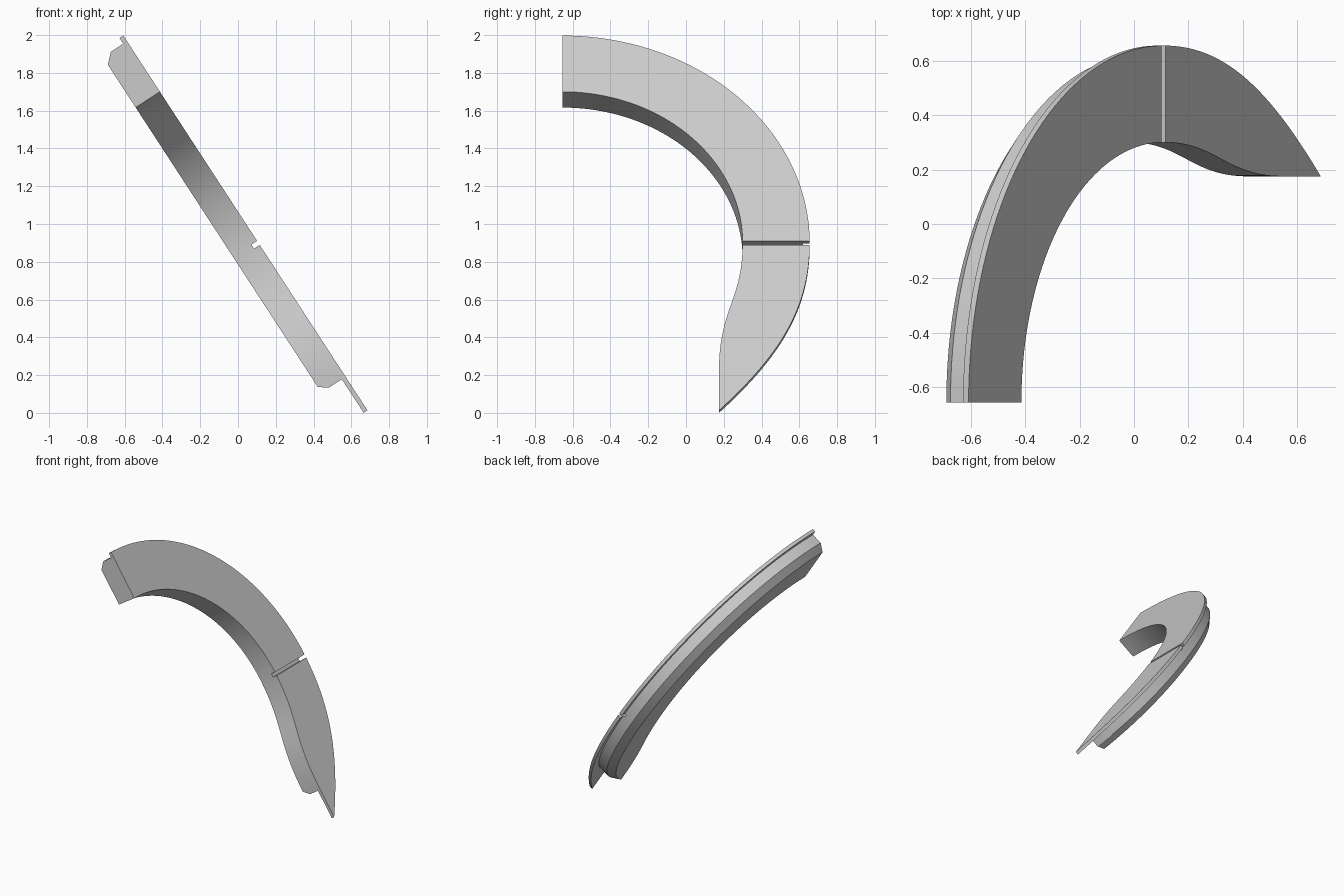
import bpy, bmesh, math
from mathutils import Matrix, Vector

if "Cube" in bpy.data.objects:
    bpy.data.objects.remove(bpy.data.objects["Cube"], do_unlink=True)

STEPS = 40
ARC_CENTRE = -0.655
FLANGE, SHOULDER, DEPTH = -0.024, -0.103, -0.153

grey = bpy.data.materials.new("light_grey")
grey.use_nodes = True
grey.diffuse_color = (0.6, 0.6, 0.6, 1)
grey.node_tree.nodes["Principled BSDF"].inputs["Base Color"].default_value = (0.6, 0.6, 0.6, 1)

# Tilted frame: s runs down the slope, v is world y, w is the face normal
tilt = Vector((0.546, 0, -0.838)).normalized()
normal = Vector((-tilt.z, 0, tilt.x))
side = Vector((0, 1, 0))
frame = Matrix((tilt, side, normal)).transposed().to_4x4()
frame.translation = (0.108, 0, 0.9)


def bezier(points, t):
    a, b, c, d = (Vector(p) for p in points)
    k = 1 - t
    return a * k**3 + b * 3 * k * k * t + c * 3 * k * t * t + d * t**3


# Lower guide curves, starting where the circular arc ends
inner = [(0, 0.30), (0.36, 0.30), (0.42, 0.175), (0.80, 0.175)]
rim = [(0, 0.655), (0.40, 0.655), (0.70, 0.505), (1.058, 0.175)]
body = [(0, 0.619), (0.40, 0.619), (0.70, 0.45), (0.846, 0.175)]
bevel = [(0, 0.570), (0.38, 0.570), (0.66, 0.42), (0.812, 0.175)]

# Cross-section: each corner follows one guide curve at one depth
section = [(inner, 0), (rim, 0), (rim, FLANGE), (body, FLANGE),
           (body, SHOULDER), (bevel, DEPTH), (inner, DEPTH)]


def ring(i):
    corners = []
    for guide, w in section:
        if i <= STEPS:
            angle = math.pi / 2 * (1 - i / STEPS)
            r = guide[0][1] - ARC_CENTRE
            s, v = -r * math.sin(angle), ARC_CENTRE + r * math.cos(angle)
        else:
            s, v = bezier(guide, (i - STEPS) / STEPS)
        corners.append(frame @ Vector((s, v, w)))
    return corners


# Curved flanged trim lofted through the rings
bm = bmesh.new()
rings = [[bm.verts.new(p) for p in ring(i)] for i in range(2 * STEPS + 1)]
for a, b in zip(rings, rings[1:]):
    for j in range(len(section)):
        k = (j + 1) % len(section)
        bm.faces.new((a[j], a[k], b[k], b[j]))
bm.faces.new(rings[0])
bm.faces.new(list(reversed(rings[-1])))
bmesh.ops.remove_doubles(bm, verts=bm.verts, dist=1e-5)
bmesh.ops.recalc_face_normals(bm, faces=bm.faces)
mesh = bpy.data.meshes.new("curved_trim")
bm.to_mesh(mesh)
bm.free()
mesh.materials.append(grey)
trim = bpy.data.objects.new("curved_trim", mesh)
bpy.context.collection.objects.link(trim)

# Groove cut straight across the face at the joint
bpy.ops.mesh.primitive_cube_add(size=1)
cutter = bpy.context.object
cutter.name = "groove_cutter"
cutter.hide_render = True
cutter.data.materials.append(grey)
cutter.data.transform(frame @ Matrix.Translation((0, 0.5, 0.014))
                      @ Matrix.Diagonal((0.026, 0.8, 0.1, 1)))
cut = trim.modifiers.new("groove", 'BOOLEAN')
cut.operation = 'DIFFERENCE'
cut.solver = 'EXACT'
cut.object = cutter

bpy.ops.object.select_all(action='DESELECT')
trim.select_set(True)
bpy.context.view_layer.objects.active = trim
bpy.ops.object.modifier_apply(modifier="groove")
bpy.data.objects.remove(cutter, do_unlink=True)
bpy.ops.object.shade_smooth_by_angle(angle=math.radians(25))
